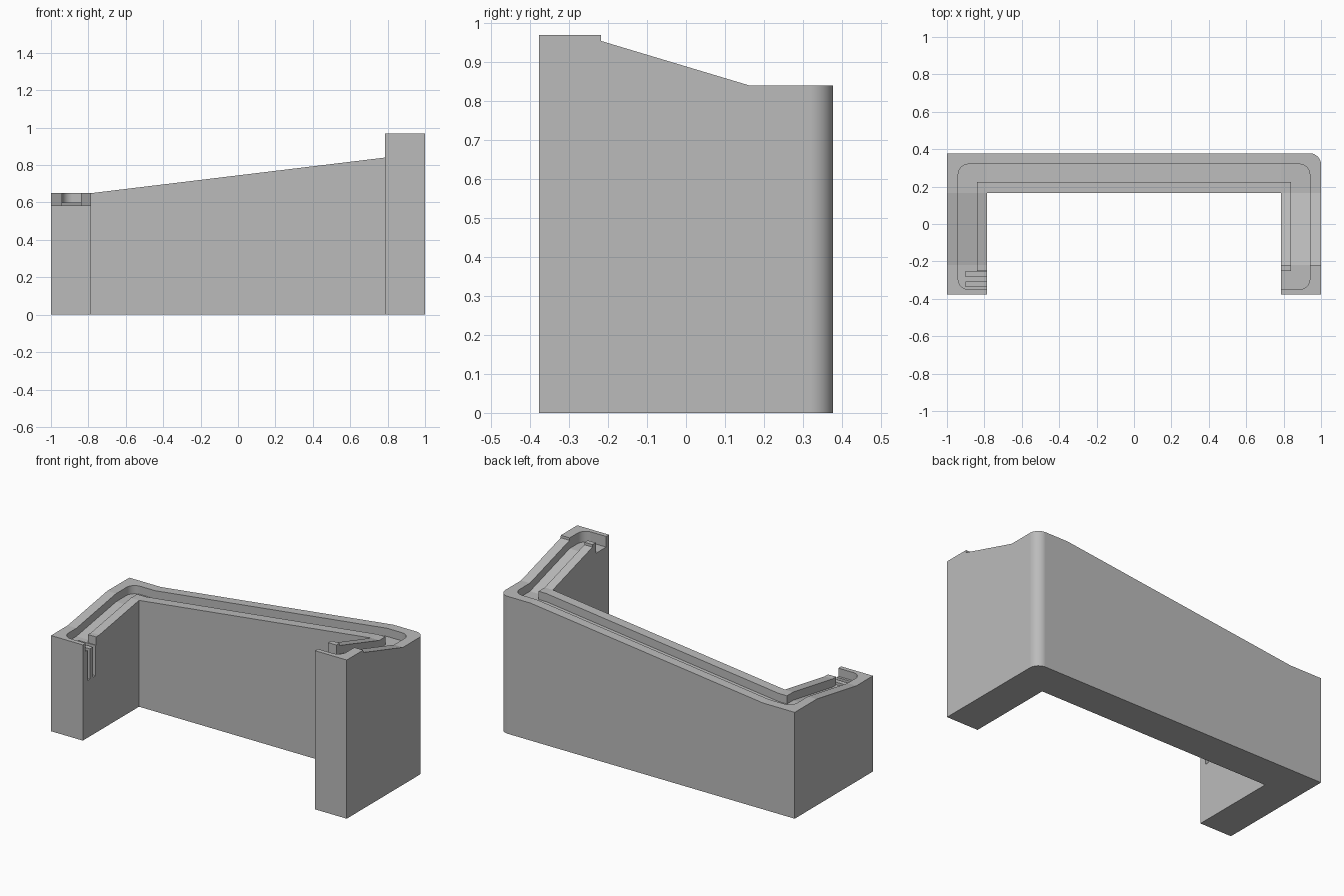
import bpy, bmesh, math
from mathutils import Vector

cube = bpy.data.objects.get("Cube")
if cube:
    bpy.data.objects.remove(cube, do_unlink=True)

LEG_X, BACK_Y, STEP_Y = 0.785, 0.165, -0.218


def make_object(name, bm):
    bmesh.ops.recalc_face_normals(bm, faces=bm.faces)
    mesh = bpy.data.meshes.new(name)
    bm.to_mesh(mesh)
    bm.free()
    obj = bpy.data.objects.new(name, mesh)
    bpy.context.collection.objects.link(obj)
    return obj


def extrude_up(bm, faces, top):
    """Extrude a sheet to a flat lid at the given height."""
    new = bmesh.ops.extrude_face_region(bm, geom=faces, use_keep_orig=True)["geom"]
    for v in new:
        if isinstance(v, bmesh.types.BMVert):
            v.co.z = top


def prism(name, plan, bottom, top):
    """Vertical prism; each plan corner is (x, y, fillet radius)."""
    outline = []
    for i, (x, y, r) in enumerate(plan):
        p = Vector((x, y))
        if not r:
            outline.append(p)
            continue
        a = (Vector(plan[i - 1][:2]) - p).normalized()
        b = (Vector(plan[(i + 1) % len(plan)][:2]) - p).normalized()
        for k in range(9):
            t = math.pi / 2 * k / 8
            outline.append(p + r * (a + b - b * math.cos(t) - a * math.sin(t)))
    bm = bmesh.new()
    face = bm.faces.new([bm.verts.new((q.x, q.y, bottom)) for q in outline])
    extrude_up(bm, [face], top)
    return make_object(name, bm)


def height(x, y):
    """Rim height: back slopes along x, each leg slopes along y."""
    along = min(max((x + LEG_X) / (2 * LEG_X), 0), 1)
    t = min(max((BACK_Y - y) / (BACK_Y - STEP_Y), 0), 1)
    return 0.65 + 0.19 * along + (0.115 if x > 0 else -0.065) * t


def roof(name, drop, step):
    """Solid filling all space above the sloped rim surface."""
    xs = (-1.2, -LEG_X, LEG_X, 1.2)
    ys = (-0.6, STEP_Y - 0.0005, STEP_Y, BACK_Y, 0.6)
    bm = bmesh.new()
    grid = [[bm.verts.new((x, y, height(x, y) - drop
                           + (step if x > 0 and y < STEP_Y else 0)))
             for y in ys] for x in xs]
    faces = [bm.faces.new((grid[i][j], grid[i + 1][j], grid[i + 1][j + 1], grid[i][j + 1]))
             for i in range(len(xs) - 1) for j in range(len(ys) - 1)]
    extrude_up(bm, faces, 1.6)
    bmesh.ops.triangulate(bm, faces=bm.faces)
    return make_object(name, bm)


def combine(target, tool, operation):
    mod = target.modifiers.new("cut", "BOOLEAN")
    mod.operation, mod.solver, mod.object = operation, "EXACT", tool
    bpy.context.view_layer.objects.active = target
    bpy.ops.object.modifier_apply(modifier=mod.name)
    bpy.data.objects.remove(tool, do_unlink=True)


# U-shaped body with one rounded back corner and a sloped rim
body = prism("u_shaped_housing", [
    (-1, -0.378, 0), (-LEG_X, -0.378, 0), (-LEG_X, BACK_Y, 0), (LEG_X, BACK_Y, 0),
    (LEG_X, -0.378, 0), (1, -0.378, 0), (1, 0.378, 0.06), (-1, 0.378, 0)], 0, 1.3)
combine(body, roof("rim_cutter", 0, 0.015), "DIFFERENCE")

# Channel running round the rim, opening through the inner leg faces
r = 0.055
channel = prism("channel_cutter", [
    (-0.94, 0.32, r), (-0.94, -0.35, r), (-0.7, -0.35, 0), (-0.7, -0.25, 0),
    (-0.84, -0.25, 0), (-0.84, 0.225, 0), (0.84, 0.225, 0), (0.84, -0.25, 0),
    (0.7, -0.25, 0), (0.7, -0.35, 0), (0.94, -0.35, r), (0.94, 0.32, r)], 0.2, 1.4)
combine(channel, roof("floor_cutter", 0.05, 0), "INTERSECT")
combine(body, channel, "DIFFERENCE")

# Two deep slots in the low leg
for y in (-0.335, -0.28):
    slot = prism("slot_cutter", [(-0.9, y, 0), (-0.7, y, 0),
                                 (-0.7, y + 0.025, 0), (-0.9, y + 0.025, 0)], 0.35, 0.8)
    combine(body, slot, "DIFFERENCE")

# Merge flat pieces, then smooth only the vertical fillets
bm = bmesh.new()
bm.from_mesh(body.data)
bmesh.ops.remove_doubles(bm, verts=bm.verts, dist=0.00005)
bmesh.ops.dissolve_limit(bm, angle_limit=0.01, verts=bm.verts, edges=bm.edges)
for f in bm.faces:
    f.smooth = True
for e in bm.edges:
    d = e.verts[1].co - e.verts[0].co
    upright = abs(d.z) > 0.99 * d.length
    e.smooth = upright and len(e.link_faces) == 2 and e.calc_face_angle() < 0.5
bm.to_mesh(body.data)
bm.free()
weighted = body.modifiers.new("weighted_normals", "WEIGHTED_NORMAL")
weighted.keep_sharp = True

# Plain grey finish
grey = bpy.data.materials.new("plain_grey")
grey.use_nodes = True
colour = (0.5, 0.5, 0.5, 1)
grey.diffuse_color = colour
grey.node_tree.nodes["Principled BSDF"].inputs["Base Color"].default_value = colour
body.data.materials.clear()
body.data.materials.append(grey)
for p in body.data.polygons:
    p.material_index = 0
